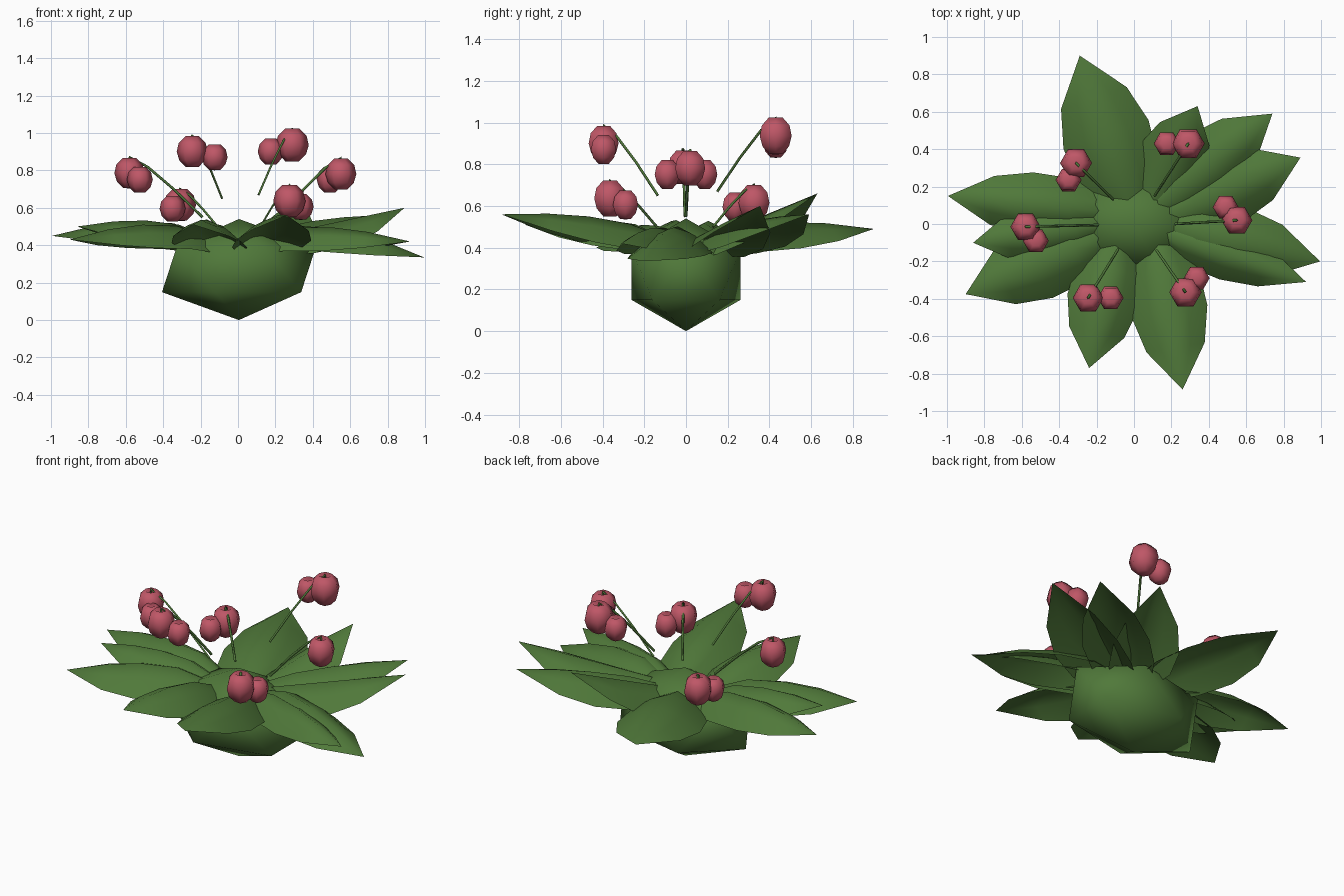
import bpy, bmesh, math
from mathutils import Vector, Matrix

old = bpy.data.objects.get("Cube")
if old:
    bpy.data.objects.remove(old, do_unlink=True)


def material(name, rgb):
    m = bpy.data.materials.new(name)
    m.use_nodes = True
    color = (*rgb, 1)
    m.diffuse_color = color
    m.node_tree.nodes["Principled BSDF"].inputs["Base Color"].default_value = color
    return m


GREEN = material("leaf green", (0.08, 0.19, 0.042))
RED = material("berry red", (0.52, 0.095, 0.135))


def finish(name, bm, mat):
    mesh = bpy.data.meshes.new(name)
    bm.to_mesh(mesh)
    bm.free()
    mesh.materials.append(mat)
    mesh.shade_smooth()
    obj = bpy.data.objects.new(name, mesh)
    bpy.context.collection.objects.link(obj)


# Faceted central bulb
bm = bmesh.new()
bmesh.ops.create_icosphere(bm, subdivisions=1, radius=1)
bmesh.ops.transform(bm, verts=bm.verts, matrix=Matrix.Translation((0.005, 0, 0.27))
                    @ Matrix.Diagonal((0.46, 0.306, 0.27, 1)))
finish("bulb", bm, GREEN)

# Leaf outline: fraction along the midrib, fraction of half width, edge droop
LEAF_ROWS = [(0, 0.65, 0.09), (0.2, 0.93, 0.125), (0.46, 1, 0.125), (0.71, 0.77, 0.085)]


def leaf(name, base, tip, width, arch):
    """Single sheet with a raised midrib, drooping edges and a pointed tip."""
    a, b = Vector((*base, 0.45)), Vector(tip)
    along = (b - a).to_2d().normalized()
    side = Vector((-along.y, along.x, 0))
    bm = bmesh.new()
    rows = []
    for t, w, droop in LEAF_ROWS:
        u = t ** 0.75
        mid = a.lerp(b, t) + Vector((0, 0, arch * 4 * u * (1 - u)))
        # Edges curve downward from the midrib
        rows.append([bm.verts.new(mid + side * width * w * s
                                  - Vector((0, 0, droop * abs(s) ** 1.5)))
                     for s in (1, 0.5, 0, -0.5, -1)])
    point = bm.verts.new(b)
    for lo, hi in zip(rows, rows[1:]):
        for i in range(4):
            bm.faces.new((lo[i], lo[i + 1], hi[i + 1], hi[i]))
    for i in range(4):
        bm.faces.new((rows[-1][i], rows[-1][i + 1], point))
    finish(name, bm, GREEN)


# Base, tip, half width, arch
LEAVES = {
    "back_leaf": ((-0.03, 0.12), (-0.29, 0.90, 0.49), 0.24, 0.055),
    "back_upright_leaf": ((0.1, 0.12), (0.34, 0.63, 0.66), 0.19, 0.0),
    "back_left_leaf": ((0.12, 0.1), (0.74, 0.59, 0.56), 0.19, 0.03),
    "left_raised_leaf": ((0.18, 0.05), (0.89, 0.355, 0.60), 0.195, 0.0),
    "left_drooping_leaf": ((0.18, 0.0), (0.995, -0.20, 0.335), 0.185, 0.09),
    "left_front_leaf": ((0.15, -0.04), (0.92, -0.31, 0.42), 0.14, 0.06),
    "front_left_leaf": ((0.13, -0.11), (0.26, -0.885, 0.56), 0.205, 0.05),
    "front_right_leaf": ((-0.1, -0.11), (-0.24, -0.77, 0.51), 0.195, 0.06),
    "right_front_leaf": ((-0.18, -0.07), (-0.90, -0.375, 0.43), 0.2, 0.07),
    "right_leaf": ((-0.18, 0.0), (-0.86, -0.10, 0.50), 0.16, 0.06),
    "right_back_leaf": ((-0.18, 0.07), (-0.995, 0.15, 0.45), 0.17, 0.08),
}
for name, spec in LEAVES.items():
    leaf(name, *spec)

# Six-sided berry with a dimple on top
BERRY = [(0.0, 0.065), (0.04, 0.09), (0.078, 0.052), (0.09, 0.0),
         (0.075, -0.05), (0.038, -0.088), (0.0, -0.09)]


def berry(name, center, size):
    bm = bmesh.new()
    verts = [bm.verts.new((r, 0, z)) for r, z in BERRY]
    edges = [bm.edges.new(pair) for pair in zip(verts, verts[1:])]
    bmesh.ops.spin(bm, geom=verts + edges, cent=(0, 0, 0), axis=(0, 0, 1),
                   angle=math.tau, steps=6, use_duplicate=False)
    bmesh.ops.remove_doubles(bm, verts=bm.verts, dist=0.001)
    bmesh.ops.recalc_face_normals(bm, faces=bm.faces)
    bmesh.ops.transform(bm, verts=bm.verts,
                        matrix=Matrix.Translation(center) @ Matrix.Scale(size, 4))
    finish(name, bm, RED)


def stem(name, start, end):
    """Thin arched stalk that dips into the dimple of its berry."""
    a, b = Vector(start), Vector(end)
    points = []
    for t, h in ((0, 0), (0.4, 0.47), (0.75, 0.83), (1, 1)):
        p = a.lerp(b, t)
        p.z = a.z + (b.z - a.z) * h
        points.append(p)
    points.append(b - Vector((0, 0, 0.04)))
    curve = bpy.data.curves.new(name, "CURVE")
    curve.dimensions = "3D"
    curve.bevel_depth = 0.007
    curve.bevel_resolution = 0
    curve.use_fill_caps = True
    spline = curve.splines.new("POLY")
    spline.points.add(len(points) - 1)
    for sp, p in zip(spline.points, points):
        sp.co = (*p, 1)
    curve.materials.append(GREEN)
    obj = bpy.data.objects.new(name, curve)
    bpy.context.collection.objects.link(obj)


# Stem start, large berry, large size, small berry
CLUSTERS = {
    "back_right": ((-0.11, 0.13, 0.5), (-0.31, 0.326, 0.615), 0.95, (-0.35, 0.235, 0.595)),
    "back_left": ((0.11, 0.15, 0.67), (0.29, 0.43, 0.935), 0.98, (0.175, 0.43, 0.90)),
    "left": ((0.22, 0.0, 0.55), (0.55, 0.02, 0.78), 0.92, (0.49, 0.09, 0.75)),
    "front_left": ((0.12, -0.14, 0.5), (0.275, -0.365, 0.635), 0.96, (0.335, -0.29, 0.605)),
    "front_right": ((-0.085, -0.135, 0.65), (-0.245, -0.395, 0.9), 0.92, (-0.125, -0.395, 0.87)),
    "right": ((-0.19, -0.005, 0.55), (-0.58, -0.015, 0.785), 0.9, (-0.525, -0.09, 0.75)),
}
for place, (start, large, size, small) in CLUSTERS.items():
    berry(place + "_large_berry", large, size)
    berry(place + "_small_berry", small, 0.77)
    stem(place + "_stem", start, Vector(large) + Vector((0, 0, 0.088)))
